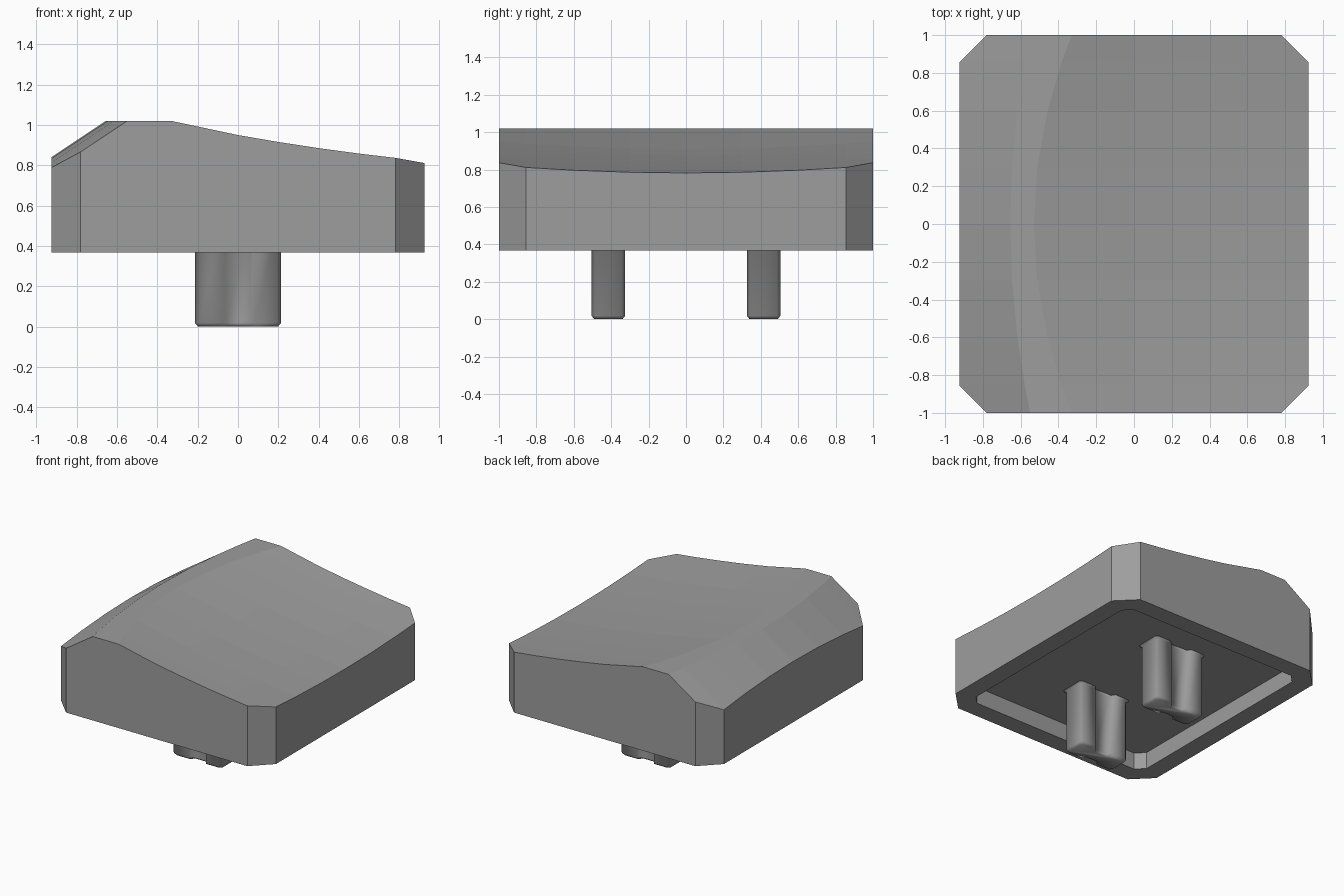
import bpy, bmesh

if "Cube" in bpy.data.objects:
    bpy.data.objects.remove(bpy.data.objects["Cube"])

HX, HY = 0.925, 1.0        # half size of the outline
CX, CY = 0.78, 0.855       # where the corner chamfers start
BASE, CREST = 0.367, 1.02

grey = bpy.data.materials.new("dark_grey")
grey.diffuse_color = (0.34, 0.34, 0.34, 1)
grey.use_nodes = True
grey.node_tree.nodes["Principled BSDF"].inputs["Base Color"].default_value = grey.diffuse_color


def finish(bm, name, smooth=False):
    bmesh.ops.recalc_face_normals(bm, faces=bm.faces)
    for face in bm.faces:
        face.smooth = smooth
    mesh = bpy.data.meshes.new(name)
    bm.to_mesh(mesh)
    bm.free()
    mesh.materials.append(grey)
    obj = bpy.data.objects.new(name, mesh)
    bpy.context.collection.objects.link(obj)


def slope_z(x, y):         # bevelled left slope
    return 0.84 + 0.67 * (x + HX) - 0.07 * y * y


def dish_z(x, y):          # scooped main surface
    return 0.95 - 0.18 * x + 0.045 * x * x - 0.04 * (1 - y * y)


# Cap: sculpted top grid, flat side walls, hollow underside
bm = bmesh.new()
rows = []
for y in (-HY, -CY, -0.6, -0.3, 0, 0.3, 0.6, CY, HY):
    edge = CX if abs(y) == HY else HX
    pts = [(-edge, slope_z(-edge, y)),
           (-0.655 + 0.105 * y * y, CREST),
           (-0.53 + 0.2 * y * y, CREST)]
    pts += [(x, dish_z(x, y)) for x in (0, 0.2, 0.4, 0.6, edge)]
    rows.append([bm.verts.new((x, y, z)) for x, z in pts])
for r0, r1 in zip(rows, rows[1:]):
    for i in range(len(r0) - 1):
        bm.faces.new((r0[i], r0[i + 1], r1[i + 1], r1[i]))

right = [r[-1] for r in rows[1:-1]]
left = [r[0] for r in rows[1:-1]][::-1]
runs = [rows[0], right, rows[-1][::-1], left]
low = [[bm.verts.new((v.co.x, v.co.y, BASE)) for v in (run[0], run[-1])] for run in runs]
for k in range(4):
    n = (k + 1) % 4
    bm.faces.new(runs[k] + [low[k][1], low[k][0]])
    bm.faces.new((runs[k][-1], runs[n][0], low[n][0], low[k][1]))
bottom = bm.faces.new([v for pair in low for v in pair])
bmesh.ops.recalc_face_normals(bm, faces=bm.faces)
bmesh.ops.inset_individual(bm, faces=[bottom], thickness=0.14, use_even_offset=True)
floor = bmesh.ops.extrude_discrete_faces(bm, faces=[bottom])["faces"][0]
bmesh.ops.translate(bm, verts=floor.verts, vec=(0, 0, 0.13))
finish(bm, "cap")


# Stem legs: grooved block with bevelled tip and flared root, softly shaded
def leg_section(o):
    hx, hy, c = 0.213 + o, 0.09 + o, 0.018
    quarter = [(hx, hy - c), (hx - c, hy), (0.08 + o, hy), (0.062 + o, hy - 0.03)]
    mirror = [(-x, y) for x, y in quarter[::-1]]
    half = quarter + mirror
    return half + [(-x, -y) for x, y in half]


def leg(name, y0):
    bm = bmesh.new()
    rings = [[bm.verts.new((x, y + y0, z)) for x, y in leg_section(o)]
             for z, o in ((0, -0.015), (0.018, 0), (0.485, 0), (0.5, 0.016))]
    for a, b in zip(rings, rings[1:]):
        for i in range(len(a)):
            j = (i + 1) % len(a)
            bm.faces.new((a[i], a[j], b[j], b[i]))
    bm.faces.new(rings[0])
    finish(bm, name, smooth=True)


leg("front_leg", -0.415)
leg("back_leg", 0.415)
